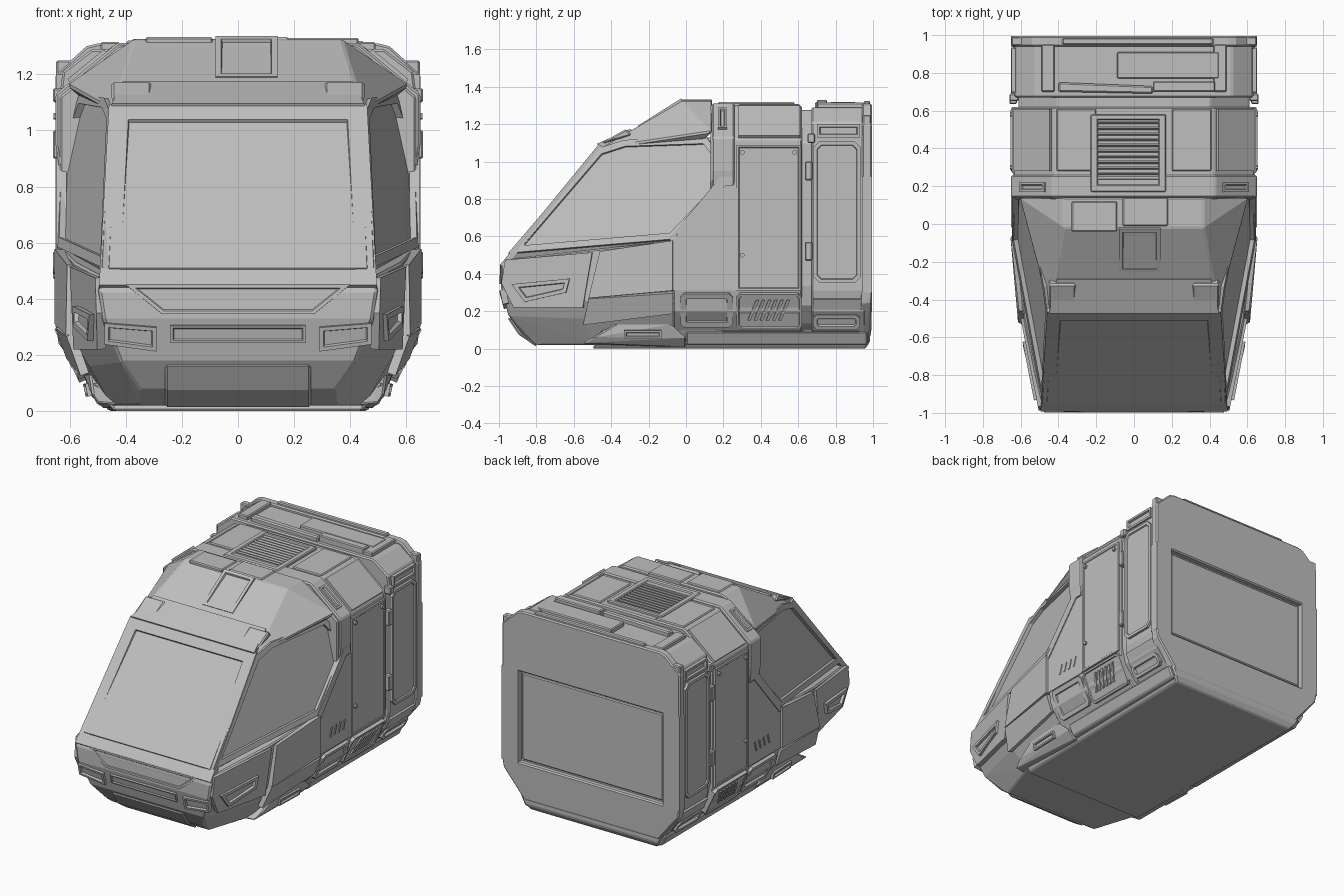
import bpy, bmesh
from mathutils import Vector

GREY = bpy.data.materials.new("hull grey")
GREY.diffuse_color = (0.52, 0.52, 0.52, 1)
CENTRE = Vector((0, 0.1, 0.65))


def finish(name, bm, mode, bevel=0.0):
    bmesh.ops.recalc_face_normals(bm, faces=bm.faces)
    me = bpy.data.meshes.new(name)
    bm.to_mesh(me)
    bm.free()
    me.materials.append(GREY)
    ob = bpy.data.objects.new(name, me)
    bpy.context.collection.objects.link(ob)
    if bevel:
        m = ob.modifiers.new("bevel", 'BEVEL')
        m.width, m.segments, m.limit_method = bevel, 1, 'ANGLE'
    if mode == "pair":
        ob.modifiers.new("mirror", 'MIRROR')
    return ob


def hull(name, pts, mode="sym", bevel=0.008):
    """Convex solid; 'sym' spans both sides, 'pair' makes a mirrored copy."""
    bm = bmesh.new()
    pts = list(pts)
    if mode == "sym":
        pts += [(-x, y, z) for x, y, z in pts]
    for p in pts:
        bm.verts.new(p)
    res = bmesh.ops.convex_hull(bm, input=bm.verts)
    bmesh.ops.delete(bm, geom=[g for g in res["geom_interior"] if isinstance(g, bmesh.types.BMVert)], context='VERTS')
    bmesh.ops.dissolve_limit(bm, angle_limit=0.03, verts=bm.verts, edges=bm.edges)
    return finish(name, bm, mode, bevel)


def prism(name, section, y0, y1, mode="sym", bevel=0.008):
    return hull(name, [(x, y, z) for x, z in section for y in (y0, y1)], mode, bevel)


def box(name, x, y, z, mode="one", bevel=0.006):
    return hull(name, [(a, b, c) for a in x for b in y for c in z], mode, bevel)


def plate(name, pts, t, rim=0.0, depth=0.0, mode="pair", frame=False):
    """Raised panel from an outline, with optional sunk centre or open frame."""
    bm = bmesh.new()
    f = bm.faces.new([bm.verts.new(p) for p in pts])
    f.normal_update()
    if f.normal.dot(f.calc_center_median() - CENTRE) < 0:
        f.normal_flip()
    n = f.normal.copy()
    if frame:
        bmesh.ops.inset_region(bm, faces=[f], thickness=rim, use_even_offset=True, use_boundary=True)
        bmesh.ops.delete(bm, geom=[f], context='FACES')
    for v in bm.verts:
        v.co -= n * 0.02
    ext = bmesh.ops.extrude_face_region(bm, geom=bm.faces[:], use_keep_orig=True)
    top = [g for g in ext["geom"] if isinstance(g, bmesh.types.BMFace)]
    for v in {v for g in top for v in g.verts}:
        v.co += n * (t + 0.02)
    if rim and not frame:
        bmesh.ops.inset_region(bm, faces=top, thickness=rim, use_even_offset=True)
        bmesh.ops.inset_region(bm, faces=top, thickness=0.004, depth=-depth, use_even_offset=True)
    return finish(name, bm, mode)


def side(name, x, yz, t, rim=0.0, depth=0.0):
    return plate(name, [(x, y, z) for y, z in yz], t, rim, depth)


def rect(y0, y1, z0, z1, c=0.0):
    if not c:
        return [(y0, z0), (y1, z0), (y1, z1), (y0, z1)]
    return [(y0 + c, z0), (y1 - c, z0), (y1, z0 + c), (y1, z1 - c),
            (y1 - c, z1), (y0 + c, z1), (y0, z1 - c), (y0, z0 + c)]


# Glasshouse: flat sloping side window plane shared by the glass body and its frame
window = [(.48 + .205 * (y + .95) - .22 * (z - .5), y, z) for y, z in
          ((-.95, .51), (-.47, 1.07), (-.33, 1.115), (.11, 1.13), (.17, 1.05), (.2, .87), (-.07, .585))]
hull("cabin_glass", [(x - .018, y, z) for x, y, z in window] +
     [(.6, .2, .5), (.45, -.93, .48), (.5, .2, 1.13)], bevel=0)
plate("side_window_frame", window, 0.006, 0.035, frame=True)
plate("windshield", [(.46, -.455, 1.085), (.495, -.983, .44), (-.495, -.983, .44), (-.46, -.455, 1.085)],
      0.014, 0.072, 0.012, "one")

# Roof hump over the cab
hull("cab_roof", [(.45, -.46, 1.07), (.43, -.30, 1.15), (.37, -.02, 1.325), (.37, .14, 1.325),
                  (.61, .14, 1.16), (.565, .1, 1.12), (.46, -.32, 1.11)])
plate("windshield_header", [(.45, -.47, 1.085), (.41, -.29, 1.165), (-.41, -.29, 1.165), (-.45, -.47, 1.085)],
      0.012, mode="one")
hull("header_corner", [(x, y, z) for x in (.31, .45) for y, z in
                       ((-.47, 1.09), (-.32, 1.175), (-.29, 1.14))], "pair")
box("roof_hatch_top", (-.06, .18), (-.01, .14), (1.29, 1.332))
plate("roof_hatch_slope", [(-.08, -.25, 1.18), (.14, -.25, 1.18), (.14, -.02, 1.325), (-.08, -.02, 1.325)],
      0.014, 0.02, 0.012, "one")
box("roof_left_block", (-.33, -.09), (-.04, .12), (1.3, 1.332))

# Nose
hull("nose", [(.49, -.955, .48), (.495, -.99, .43), (.48, -.99, .33), (.42, -.95, .18), (.35, -.88, .08),
              (.35, -.8, .02), (.585, -.5, .53), (.585, -.5, .25), (.53, -.55, .16), (.45, -.5, .02),
              (.63, -.07, .575), (.63, .2, .57), (.63, .2, .3), (.62, -.07, .25), (.5, 0, .05), (.5, .2, .05)])
plate("nose_grille_bar", [(.24, -.988, .305), (.24, -.972, .245), (-.24, -.972, .245), (-.24, -.988, .305)],
      0.008, 0.008, 0.006, "one")
plate("nose_upper_ledge", [(.40, -.985, .45), (.27, -.99, .345), (-.27, -.99, .345), (-.40, -.985, .45)],
      0.008, 0.012, 0.005, "one")
hull("nose_chin", [(.26, -.955, .165), (.26, -.895, .075), (.26, -.8, .01), (.26, -.8, .15)])
plate("front_headlight", [(.29, -.985, .30), (.475, -.985, .315), (.475, -.967, .24), (.29, -.962, .215)],
      0.012, 0.014, 0.012)
plate("nose_side_panel", [(.497, -.965, .475), (.588, -.5, .515), (.575, -.55, .22), (.49, -.92, .22),
                          (.493, -.985, .35)], 0.012)
plate("side_headlight", [(.512, -.93, .345), (.572, -.62, .375), (.57, -.64, .3), (.52, -.86, .25)],
      0.018, 0.02, 0.016)
plate("belt_panel", [(.595, -.46, .52), (.64, -.07, .578), (.64, -.07, .31), (.60, -.52, .27)], 0.014)
plate("belt_lower_panel", [(.60, -.52, .27), (.64, -.07, .30), (.60, -.07, .19), (.55, -.55, .13)], 0.012)

# Middle body, hoop and seam
mid = [(.44, .03), (.53, .1), (.61, .2), (.635, .31), (.635, 1.12), (.42, 1.3)]
seam = [(x * .965, .04 + z * .95) for x, z in mid]
prism("middle_body", mid, .13, .62)
prism("body_seam", seam, .5, .8)
prism("lower_body", [(.44, .03), (.53, .1), (.61, .2), (.635, .31), (.635, .5)], -.07, .62)
prism("cab_hoop", [(.638, .87), (.65, .95), (.65, 1.13), (.43, 1.312), (.36, 1.312)], .14, .26)
plate("hoop_light", [(.60, .17, 1.173), (.60, .22, 1.173), (.47, .22, 1.28), (.47, .17, 1.28)], 0.012, 0.012, 0.01)
side("pillar_panel", .632, [(-.07, .57), (.19, .86), (.27, .86), (.27, .31), (-.07, .31)], 0.008)
side("pillar_trim", .632, [(-.09, .59), (.185, .92), (.25, .92), (.25, .87), (.21, .87), (-.06, .55)], 0.014)

# Side doors
side("middle_door", .637, rect(.27, .615, .31, 1.09), 0.01, 0.012, 0.004)
plate("upper_side_panel", [(.63, .28, 1.13), (.63, .61, 1.13), (.44, .61, 1.29), (.44, .28, 1.29)], 0.012)
for i, (y, z) in enumerate(((.3, .5), (.3, 1.05), (.58, 1.05), (-.12, .34), (-.46, .31))):
    side(f"bolt_{i}", .645 if y > 0 else .645 + y * .09, rect(y - .012, y + .012, z - .012, z + .012, .007), 0.012)
for i in range(4):
    y = .04 + i * .045
    side(f"pillar_slit_{i}", .635, [(y, .39), (y + .012, .39), (y + .03, .45), (y + .018, .45)], 0.01)

# Lower skirt boxes and side vent
def skirt(y, z, off=0.0):
    return (.55 + (z - .12) * .47 + off, y, z)

plate("skirt_box", [skirt(*p) for p in rect(-.03, .25, .12, .30, .02)], 0.018, 0.03, 0.015)
plate("vent_box", [skirt(*p) for p in rect(.27, .62, .11, .30, .02)], 0.022, 0.012, 0.006)
for i in range(6):
    y = .33 + i * .033
    plate(f"vent_slat_{i}", [skirt(a, b, .018) for a, b in
          ((y, .155), (y + .016, .155), (y + .06, .26), (y + .044, .26))], 0.008)
plate("rear_skirt_box", [skirt(*p) for p in rect(.68, .93, .11, .19, .02)], 0.022, 0.02, 0.015)
plate("rear_skirt_strip", [skirt(*p) for p in rect(.68, .96, .21, .27)], 0.018)

# Rear body
rear = [(.44, .03), (.53, .1), (.61, .2), (.635, .31), (.635, 1.13), (.625, 1.21), (.52, 1.29)]
prism("rear_body", rear, .67, .96)
side("rear_door", .635, rect(.68, .935, .35, 1.11, .035), 0.016, 0.02, 0.008)
for i, z in enumerate((.52, .95)):
    box(f"door_hinge_{i}", (.62, .66), (.635, .675), (z - .05, z + .05), "pair")
side("rear_upper_box", .63, rect(.70, .93, 1.13, 1.2), 0.018, 0.014, 0.012)
box("rear_side_knob", (.61, .66), (.65, .69), (1.1, 1.15), "pair")

# Rear frame around the sunken back panel
prism("rear_frame_top", [(.65, .91), (.65, 1.2), (.54, 1.3), (.5, 1.31)], .94, .995)
hull("rear_frame_bottom", [(.65, .94, .31), (.65, .995, .31), (.64, .995, .25), (.64, .94, .24),
                           (.5, .99, .08), (.5, .94, .06), (.45, .96, .01), (.45, .9, .01)])
box("rear_frame_side", (.53, .65), (.94, .995), (.3, .92), "pair", 0)
box("back_panel", (-.515, .515), (.95, .975), (.325, .895))

# Base and skids
hull("base", [(.44, -.5, 0), (.52, -.45, .1), (.46, .96, 0), (.52, .985, .1), (.49, .985, .04)])
hull("front_skid", [(.40, -.55, .02), (.50, -.55, .03), (.52, -.5, .06), (.53, -.38, .13), (.45, -.38, .13),
                    (.55, -.08, .13), (.53, 0, .06), (.48, 0, .01), (.42, 0, .01)], "pair")
plate("skid_slot", [(.527, -.33, .1), (.535, -.13, .1), (.525, -.13, .055), (.518, -.33, .055)], 0.018, 0.01, 0.01)
hull("side_rail", [(x, y, z) for y in (0, .97) for x, z in
                   ((.45, .02), (.5, .02), (.535, .09), (.45, .09))], "pair")

# Roof vent and rear roof plates
for n, x, y in (("left", (-.23, -.19), (.17, .58)), ("right", (.13, .17), (.17, .58)),
                ("front", (-.21, .15), (.17, .21)), ("back", (-.21, .15), (.55, .58))):
    box(f"roof_vent_{n}", x, y, (1.28, 1.318))
for i in range(11):
    y = .225 + i * .03
    hull(f"roof_vent_slat_{i}", [(x, b, c) for x in (-.2, .14) for b, c in
                                 ((y, 1.295), (y + .02, 1.295), (y + .02, 1.314), (y + .012, 1.314))], "one", 0)
box("roof_panel", (.2, .41), (.28, .61), (1.28, 1.308), "pair")
box("rear_roof_panel", (-.09, .45), (.77, .91), (1.27, 1.318))
box("rear_roof_bar", (-.38, .42), (.95, .985), (1.28, 1.325))
hull("rear_roof_lip", [(x, y, z) for x, y in ((-.4, .70), (-.4, .75), (.1, .69), (.1, .73))
                       for z in (1.27, 1.32)], "one")
box("rear_roof_cap", (.1, .43), (.70, .755), (1.27, 1.33))
box("rear_corner_clamp", (.42, .49), (.70, .95), (1.26, 1.315), "pair")
box("rear_corner_block", (.56, .648), (.945, .99), (1.19, 1.25), "pair")
